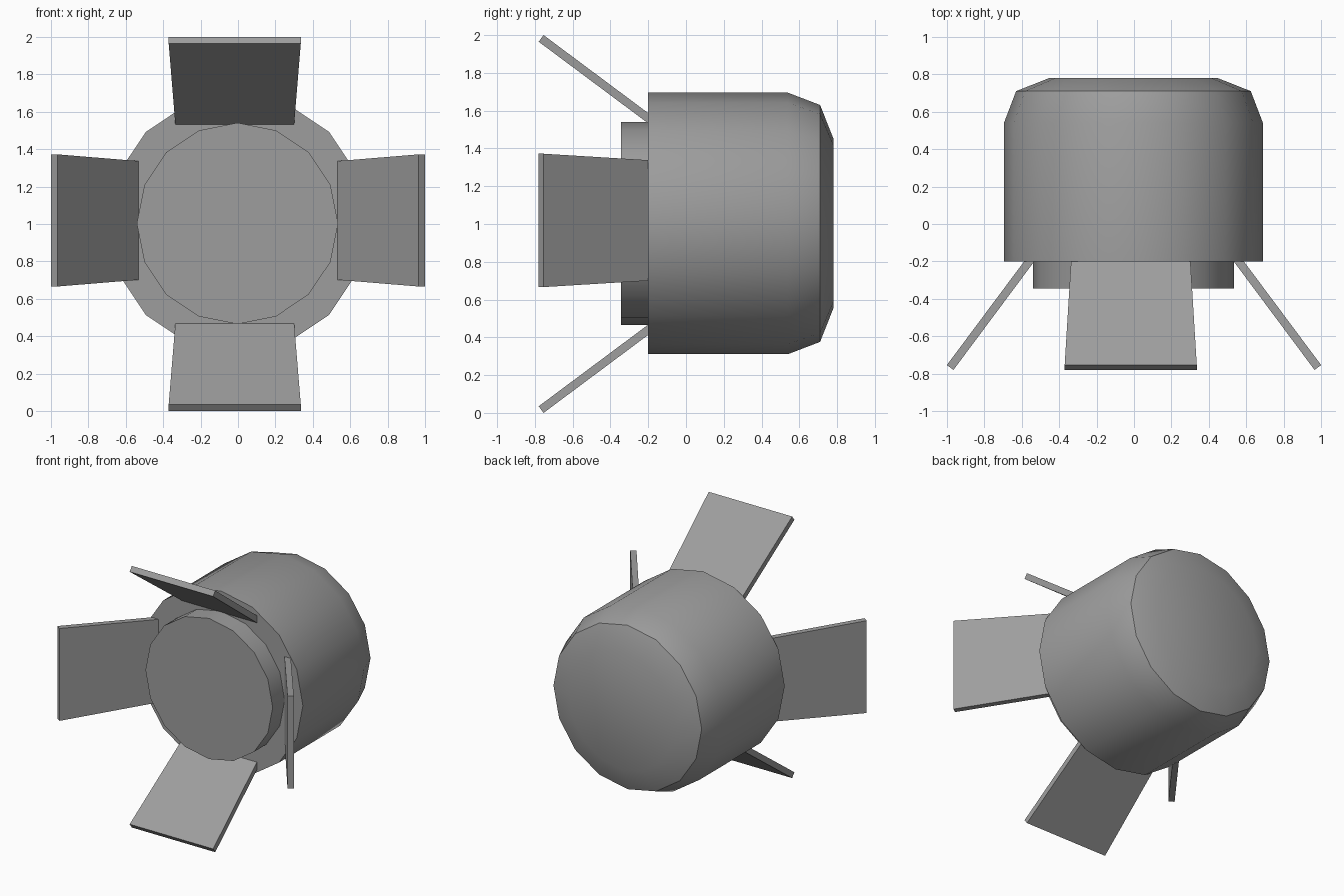
import bpy, bmesh, math
from mathutils import Vector

if "Cube" in bpy.data.objects:
    bpy.data.objects.remove(bpy.data.objects["Cube"])

CENTRE = Vector((-0.003, 0, 1.003))

# Dark grey for every part
GREY = bpy.data.materials.new("dark_grey")
GREY.diffuse_color = (0.34, 0.34, 0.34, 1)
GREY.use_nodes = True
GREY.node_tree.nodes["Principled BSDF"].inputs["Base Color"].default_value = GREY.diffuse_color


def make_object(name, bm):
    bmesh.ops.recalc_face_normals(bm, faces=bm.faces[:])
    mesh = bpy.data.meshes.new(name)
    bm.to_mesh(mesh)
    bm.free()
    mesh.materials.append(GREY)
    obj = bpy.data.objects.new(name, mesh)
    bpy.context.collection.objects.link(obj)
    return obj


def lathe(name, profile, sides=16):
    """Closed solid turned around the y axis from (y, radius) points."""
    bm = bmesh.new()
    rings = []
    for y, r in profile:
        angles = [2 * math.pi * i / sides for i in range(sides)]
        rings.append([bm.verts.new(CENTRE + Vector((r * math.cos(a), y, r * math.sin(a))))
                      for a in angles])
    for a, b in zip(rings, rings[1:]):
        for i in range(sides):
            j = (i + 1) % sides
            bm.faces.new((a[i], a[j], b[j], b[i]))
    bm.faces.new(rings[0])
    bm.faces.new(rings[-1])
    obj = make_object(name, bm)
    bpy.ops.object.select_all(action='DESELECT')
    obj.select_set(True)
    bpy.context.view_layer.objects.active = obj
    bpy.ops.object.shade_smooth_by_angle(angle=math.radians(30))


def fin(name, out, side, offset):
    """Tapered slab splaying forward and outward, root sunk into the body."""
    section = [(-0.16, 0.503, 0.315), (-0.78, 0.965, 0.353),
               (-0.754, 1.0, 0.353), (-0.134, 0.538, 0.315)]  # y, radius, half width
    bm = bmesh.new()
    loops = []
    for s in (-1, 1):
        loops.append([bm.verts.new(Vector((0, y, 1)) + out * r + side * (offset + s * w))
                      for y, r, w in section])
    a, b = loops
    for i in range(4):
        j = (i + 1) % 4
        bm.faces.new((a[i], a[j], b[j], b[i]))
    bm.faces.new(a)
    bm.faces.new(b)
    make_object(name, bm)


# Main barrel with rounded rear end
lathe("body", [(-0.2, 0.692), (0.54, 0.692), (0.71, 0.627), (0.78, 0.45)])
# Smaller disc at the front
lathe("front_disc", [(-0.345, 0.538), (-0.19, 0.538)])

# Four splayed fins
X, Z = Vector((1, 0, 0)), Vector((0, 0, 1))
fin("fin_top", Z, X, -0.0175)
fin("fin_bottom", -Z, X, -0.0175)
fin("fin_right", X, Z, 0.019)
fin("fin_left", -X, Z, 0.019)
